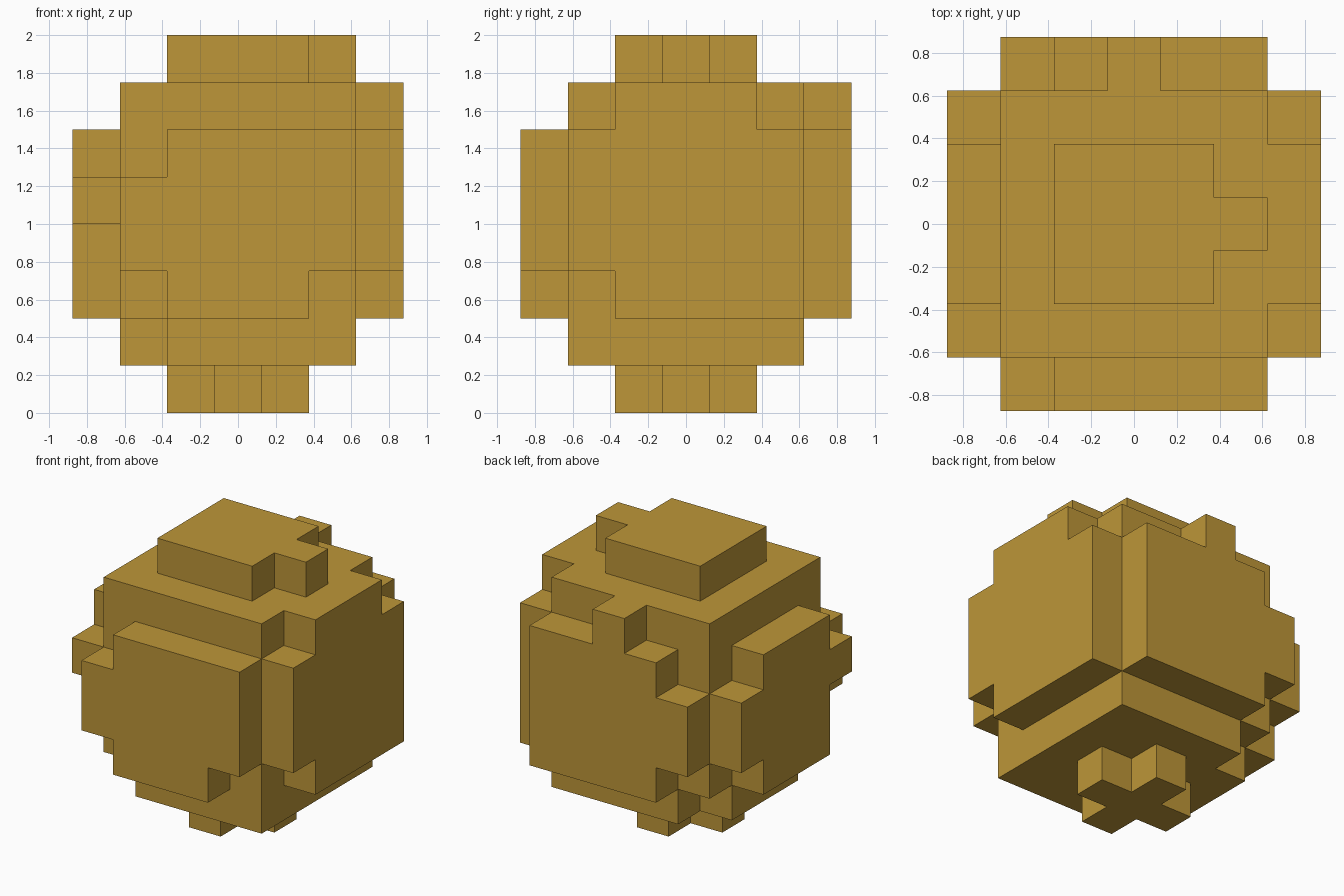
import bpy
import bmesh
from mathutils import Vector

CELL = 0.25
ORIGIN = Vector((-0.875, -0.875, 0))

cube = bpy.data.objects.get("Cube")
if cube:
    bpy.data.objects.remove(cube, do_unlink=True)

gold = bpy.data.materials.new("golden_brown")
gold.use_nodes = True
color = (0.51, 0.305, 0.04, 1)
gold.diffuse_color = color
bsdf = next(n for n in gold.node_tree.nodes if n.type == "BSDF_PRINCIPLED")
bsdf.inputs["Base Color"].default_value = color
bsdf.inputs["Roughness"].default_value = 0.8


def block(x, y, z):
    """Set of grid cells covered by three half-open index ranges."""
    return {(i, j, k) for i in range(*x) for j in range(*y) for k in range(*z)}


def panel(axis, layer, columns):
    """One-cell-thick side panel; columns maps position to (bottom, top)."""
    cells = set()
    for pos, (low, high) in columns.items():
        for k in range(low, high):
            cells.add((layer, pos, k) if axis == "x" else (pos, layer, k))
    return cells


parts = {
    # Main block, with two lower corners chipped off
    "core": block((1, 6), (1, 6), (1, 7)) - {(1, 1, 1), (1, 5, 1)},
    # Cap with a side tab, and cross-shaped foot
    "top_cap": block((2, 5), (2, 5), (7, 8)) | {(5, 3, 7)},
    "cross_foot": block((2, 5), (3, 4), (0, 1)) | block((3, 4), (2, 5), (0, 1)),
    # Stepped panels on the four sides
    "front_panel": panel("y", 0, {1: (3, 5), 2: (2, 6), 3: (2, 6), 4: (2, 6), 5: (3, 6)}),
    "back_panel": panel("y", 6, {1: (3, 5), 2: (2, 6), 3: (2, 7), 4: (2, 6), 5: (2, 6)}),
    "left_panel": panel("x", 6, {1: (3, 6), 2: (2, 7), 3: (2, 7), 4: (2, 7), 5: (2, 6)}),
    "right_panel": panel("x", 0, {1: (4, 5), 2: (2, 6), 3: (2, 6), 4: (2, 6), 5: (3, 5)}),
}
solid = set().union(*parts.values())


def build(name, cells):
    """Mesh the outer faces of a part, skipping faces hidden by neighbours."""
    bm = bmesh.new()
    for cell in sorted(cells):
        base = Vector(cell)
        for axis in range(3):
            for side in (0, 1):
                step = Vector((0, 0, 0))
                step[axis] = 2 * side - 1
                if tuple(int(c) for c in base + step) in solid:
                    continue
                u, v = Vector((0, 0, 0)), Vector((0, 0, 0))
                u[(axis + 1) % 3] = 1
                v[(axis + 2) % 3] = 1
                start = base + step * side
                quad = [start, start + u, start + u + v, start + v]
                if not side:
                    quad.reverse()
                bm.faces.new([bm.verts.new(ORIGIN + p * CELL) for p in quad])
    bmesh.ops.remove_doubles(bm, verts=bm.verts, dist=0.001)
    mesh = bpy.data.meshes.new(name)
    bm.to_mesh(mesh)
    bm.free()
    mesh.materials.append(gold)
    obj = bpy.data.objects.new(name, mesh)
    bpy.context.collection.objects.link(obj)


for part_name, part_cells in parts.items():
    build(part_name, part_cells)
